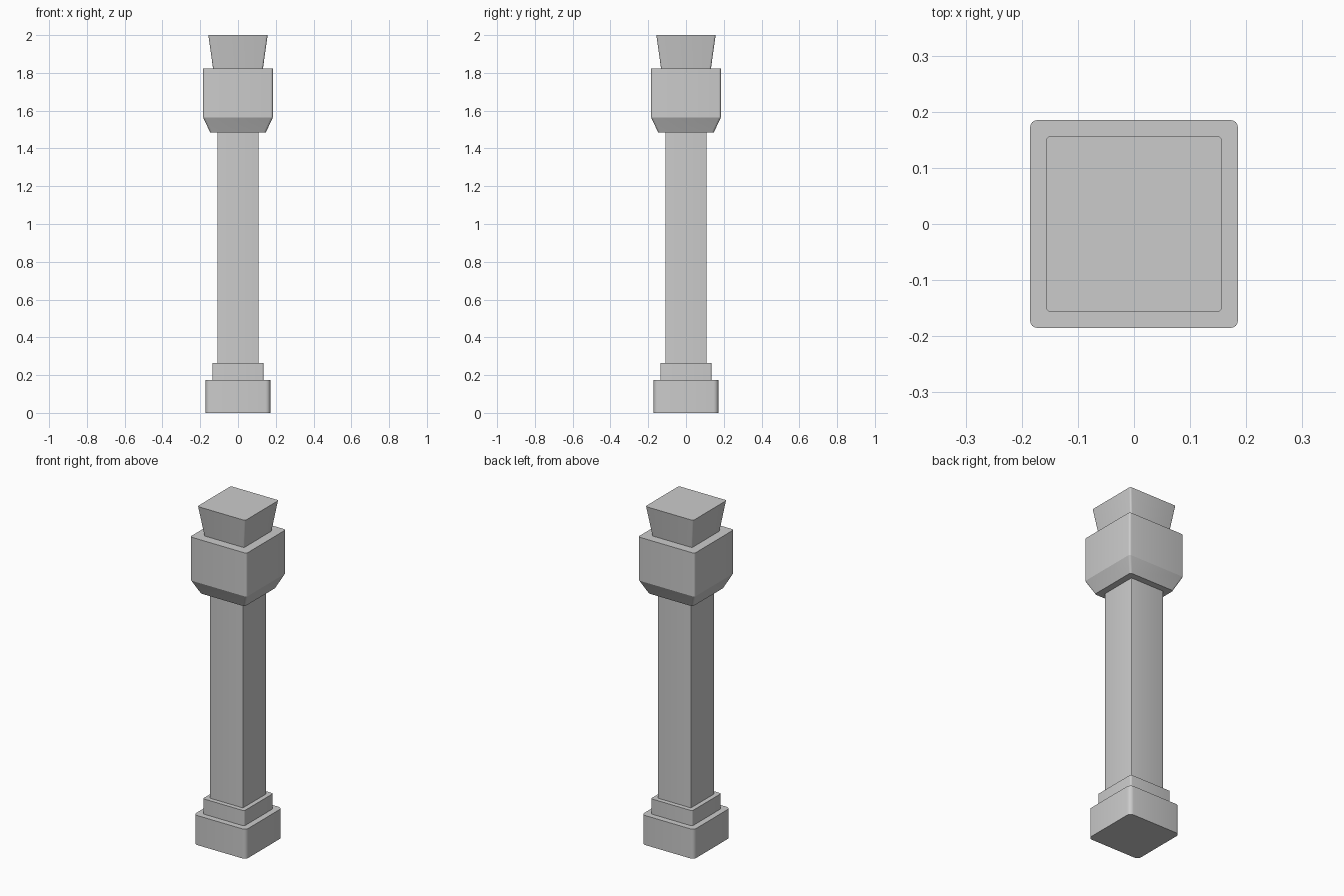
import bpy, bmesh, math

if "Cube" in bpy.data.objects:
    bpy.data.objects.remove(bpy.data.objects["Cube"])


def rounded_square(half, radius, z, steps=4):
    """Outline of a square with rounded corners, counter-clockwise."""
    pts = []
    for q in range(4):
        corner = math.radians(45 + 90 * q)
        cx = math.copysign(half - radius, math.cos(corner))
        cy = math.copysign(half - radius, math.sin(corner))
        for i in range(steps + 1):
            a = math.radians(90 * q + 90 * i / steps)
            pts.append((cx + radius * math.cos(a), cy + radius * math.sin(a), z))
    return pts


def block(name, radius, profile):
    """Loft rounded squares through (half width, height) pairs and cap the ends."""
    bm = bmesh.new()
    rings = [[bm.verts.new(p) for p in rounded_square(h, radius, z)] for h, z in profile]
    n = len(rings[0])
    for low, high in zip(rings, rings[1:]):
        for i in range(n):
            j = (i + 1) % n
            bm.faces.new((low[i], low[j], high[j], high[i]))
    bm.faces.new(rings[0][::-1])
    bm.faces.new(rings[-1])
    mesh = bpy.data.meshes.new(name)
    bm.to_mesh(mesh)
    bm.free()
    obj = bpy.data.objects.new(name, mesh)
    bpy.context.collection.objects.link(obj)
    bpy.ops.object.select_all(action='DESELECT')
    obj.select_set(True)
    bpy.context.view_layer.objects.active = obj
    bpy.ops.object.shade_smooth_by_angle(angle=math.radians(25))


# Stepped base
block("base_plinth", 0.025, [(0.171, 0), (0.171, 0.175)])
block("base_step", 0.01, [(0.136, 0.175), (0.136, 0.265)])
# Square shaft
block("shaft", 0.004, [(0.109, 0.265), (0.109, 1.484)])
# Capital with chamfered underside
block("capital", 0.012, [(0.147, 1.484), (0.185, 1.565), (0.185, 1.823)])
# Flared top block
block("top_block", 0.01, [(0.132, 1.823), (0.157, 2.0)])
